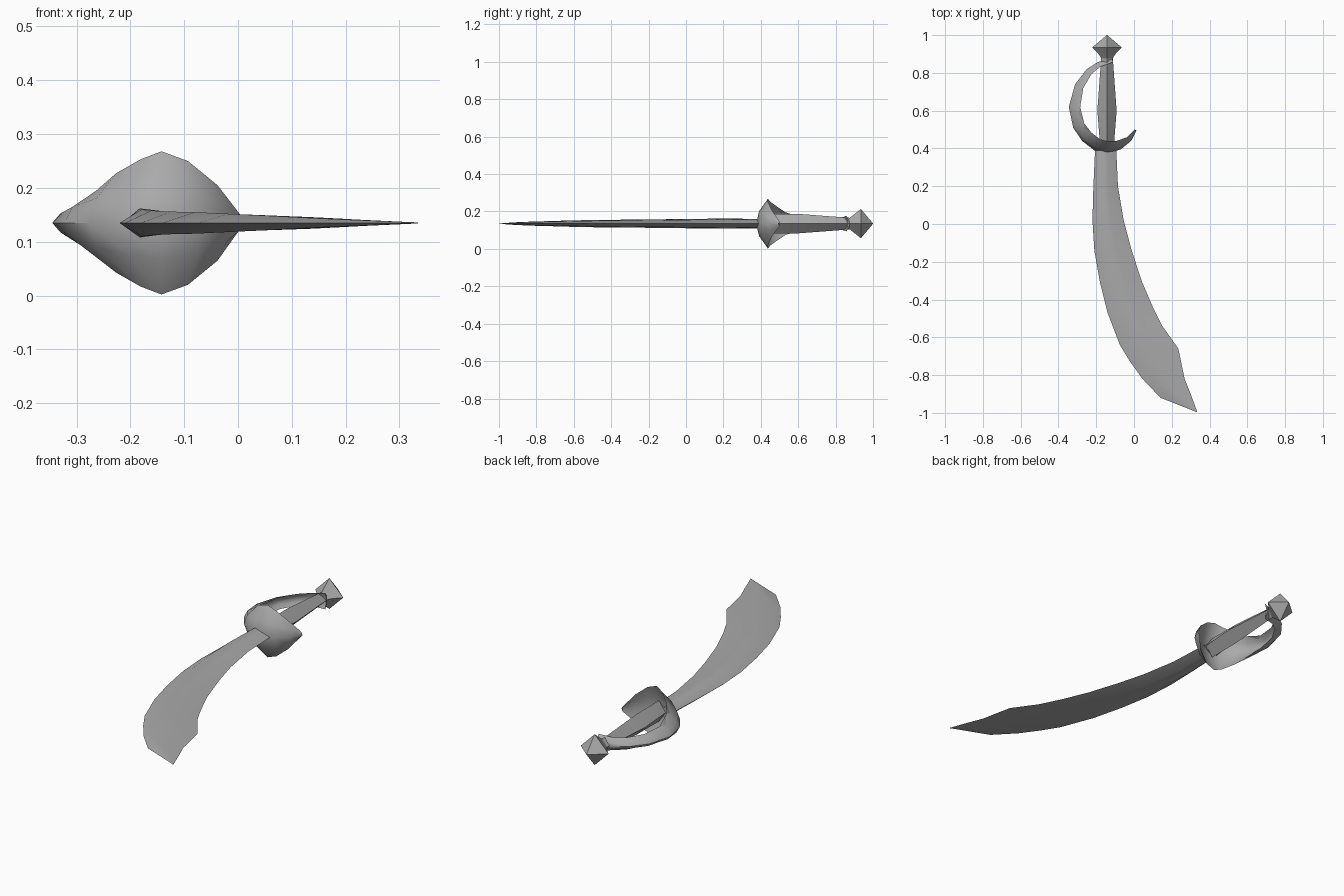
import bpy
import bmesh
import math
from mathutils import Vector

if "Cube" in bpy.data.objects:
    bpy.data.objects.remove(bpy.data.objects["Cube"])

MID_Z = 0.135    # height of the plane of symmetry
GRIP_X = -0.143  # axis of the hilt

steel = bpy.data.materials.new("grey steel")
steel.use_nodes = True
steel.diffuse_color = (0.4, 0.4, 0.4, 1)
steel.node_tree.nodes["Principled BSDF"].inputs["Base Color"].default_value = (0.4, 0.4, 0.4, 1)


def loft(name, rings, angle):
    """Skin a closed surface through equal-sized rings of points."""
    bm = bmesh.new()
    loops = [[bm.verts.new(p) for p in ring] for ring in rings]
    n = len(loops[0])
    for a, b in zip(loops, loops[1:]):
        for i in range(n):
            j = (i + 1) % n
            bm.faces.new((a[i], a[j], b[j], b[i]))
    bm.faces.new(loops[0])
    bm.faces.new(loops[-1])
    bmesh.ops.remove_doubles(bm, verts=bm.verts, dist=0.0005)
    bmesh.ops.recalc_face_normals(bm, faces=bm.faces)
    mesh = bpy.data.meshes.new(name)
    bm.to_mesh(mesh)
    bm.free()
    mesh.materials.append(steel)
    obj = bpy.data.objects.new(name, mesh)
    bpy.context.collection.objects.link(obj)
    bpy.ops.object.select_all(action='DESELECT')
    obj.select_set(True)
    bpy.context.view_layer.objects.active = obj
    bpy.ops.object.shade_smooth_by_angle(angle=math.radians(angle))
    return obj


# Blade: spine point, edge point and half thickness down its length
blade = [
    ((-0.205, 0.42), (-0.095, 0.42), 0.025),
    ((-0.215, 0.2), (-0.085, 0.2), 0.027),
    ((-0.22, 0.02), (-0.055, 0.02), 0.025),
    ((-0.21, -0.14), (-0.015, -0.13), 0.023),
    ((-0.18, -0.31), (0.04, -0.3), 0.021),
    ((-0.14, -0.47), (0.1, -0.44), 0.02),
    ((-0.075, -0.64), (0.15, -0.54), 0.017),
    ((-0.02, -0.73), (0.235, -0.66), 0.014),
    ((0.045, -0.82), (0.268, -0.82), 0.011),
    ((0.14, -0.92), (0.3, -0.9), 0.007),
    ((0.333, -0.996), (0.335, -0.995), 0.001),
]
section = [(0, 0), (0.25, 1), (0.6, 0.78), (1, 0), (0.6, -0.78), (0.25, -1)]
rings = []
for spine, edge, thick in blade:
    s, e = Vector(spine), Vector(edge)
    rings.append([(*s.lerp(e, t), MID_Z + h * thick) for t, h in section])
loft("blade", rings, 50)

# Hollow guard and knuckle bow: x, y, half width, depth of the hollow
guard = [
    (0.014, 0.495, 0.012, 0.012),
    (-0.015, 0.44, 0.07, 0.03),
    (-0.07, 0.395, 0.115, 0.05),
    (-0.14, 0.375, 0.133, 0.063),
    (-0.21, 0.39, 0.118, 0.066),
    (-0.275, 0.44, 0.092, 0.066),
    (-0.322, 0.51, 0.06, 0.063),
    (-0.345, 0.62, 0.035, 0.06),
    (-0.312, 0.74, 0.03, 0.048),
    (-0.25, 0.82, 0.03, 0.036),
    (-0.19, 0.858, 0.032, 0.028),
    (-0.115, 0.875, 0.042, 0.018),
]
path = [Vector(g[:2]) for g in guard]
rings = []
for i, (x, y, width, depth) in enumerate(guard):
    tangent = (path[min(i + 1, len(path) - 1)] - path[max(i - 1, 0)]).normalized()
    inward = Vector((tangent.y, -tangent.x))
    wall = min(depth * 0.6, 0.025)
    ring = []
    for t in (-1, -0.5, 0, 0.5, 1):
        p = path[i] + inward * depth * t * t
        ring.append((p.x, p.y, MID_Z + width * t))
    for t in (0.5, 0, -0.5):
        p = path[i] + inward * (depth * t * t + wall * (1 - t * t))
        ring.append((p.x, p.y, MID_Z + width * t))
    rings.append(ring)
loft("guard_and_knuckle_bow", rings, 45)


def diamond(name, profile):
    """Four-sided turned part along the hilt: y, half width, half height."""
    loft(name, [[(GRIP_X + w * c, y, MID_Z + h * s)
                 for c, s in ((1, 0), (0, 1), (-1, 0), (0, -1))]
                for y, w, h in profile], 35)


diamond("grip", [(0.42, 0.037, 0.053), (0.6, 0.051, 0.052), (0.89, 0.03, 0.03)])
diamond("pommel", [(0.875, 0.028, 0.03), (0.9, 0.045, 0.05),
                   (0.935, 0.078, 0.078), (1.0, 0.001, 0.001)])
